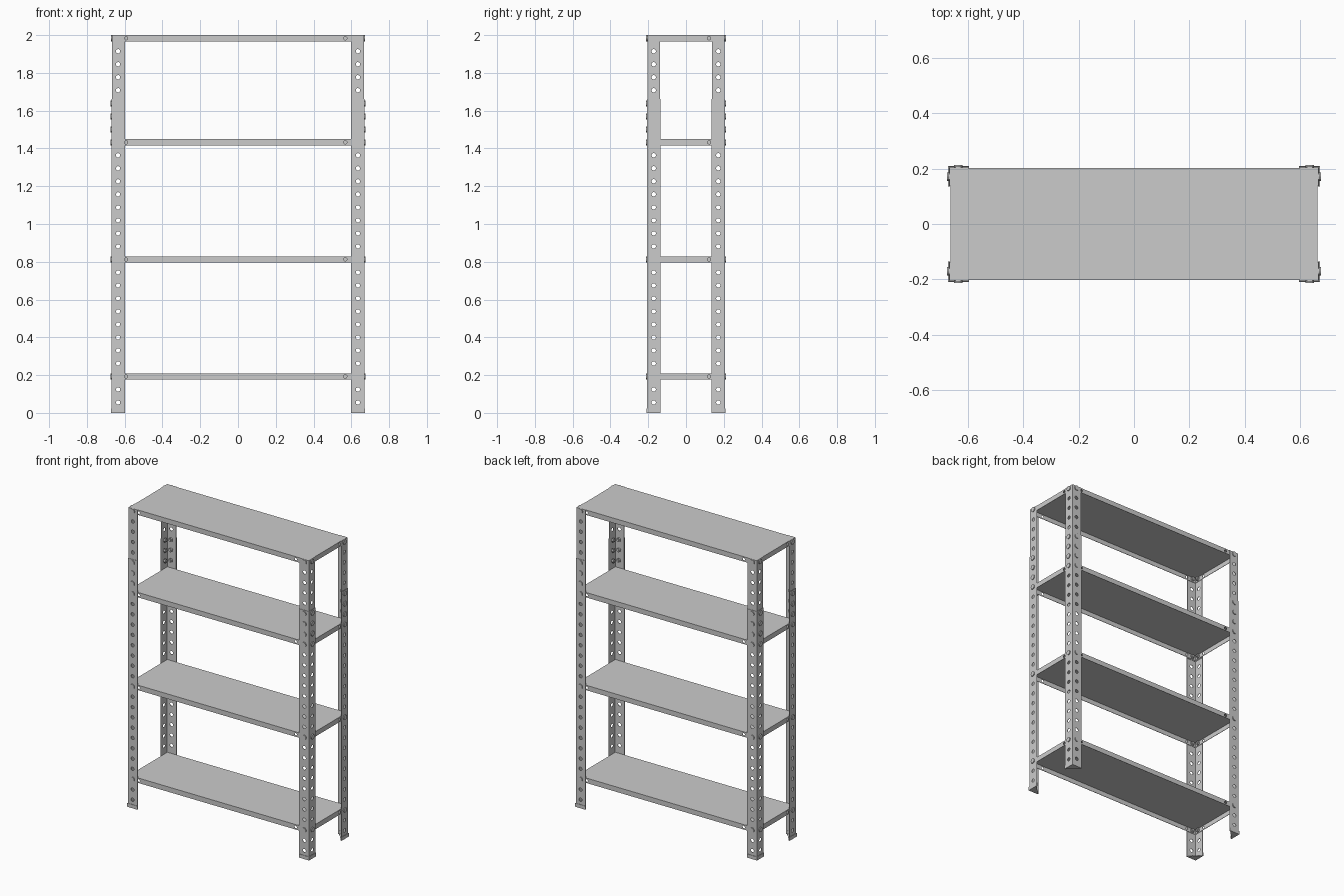
import bpy, bmesh, math
from mathutils import Matrix

if "Cube" in bpy.data.objects:
    bpy.data.objects.remove(bpy.data.objects["Cube"])

P0 = 0.055                       # first hole height
PITCH = (1.9835 - P0) / 28       # hole spacing
SHELVES = (2, 11, 20, 28)        # hole rows carrying shelves
BOLTS = (2, 11, 20, 21, 22, 23, 28)
SX, SY, LIP = 0.664, 0.202, 0.033
T = 0.0025
HX, HY = 0.635, 0.171            # bolt line positions


def hz(i):
    return P0 + PITCH * i


def ring(cx, cy, r, n=12):
    return [(cx + r * math.cos(2 * math.pi * (k + .5) / n),
             cy + r * math.sin(2 * math.pi * (k + .5) / n)) for k in range(n)]


def plate(bm, outline, holes, fn, r=0.0115, t=T):
    """Add a sheet with round holes; fn maps (u, v, w) to world space."""
    cu = bpy.data.curves.new("sheet", 'CURVE')
    cu.dimensions = '2D'
    cu.fill_mode = 'BOTH'
    cu.extrude = t / 2
    for loop in [outline] + [ring(u, v, r) for u, v in holes]:
        s = cu.splines.new('POLY')
        s.points.add(len(loop) - 1)
        for p, (u, v) in zip(s.points, loop):
            p.co = (u, v, 0, 1)
        s.use_cyclic_u = True
    ob = bpy.data.objects.new("sheet", cu)
    bpy.context.collection.objects.link(ob)
    dg = bpy.context.evaluated_depsgraph_get()
    me = bpy.data.meshes.new_from_object(ob.evaluated_get(dg))
    for v in me.vertices:
        v.co = fn(*v.co)
    bm.from_mesh(me)
    bpy.data.objects.remove(ob)
    bpy.data.curves.remove(cu)
    bpy.data.meshes.remove(me)


def rect(u0, u1, v0, v1):
    return [(u0, v0), (u1, v0), (u1, v1), (u0, v1)]


def on_y(y):                     # sheet facing front / back
    return lambda u, v, w: (u, y + w, v)


def on_x(x):                     # sheet facing left / right
    return lambda u, v, w: (x + w, u, v)


def flat(z):                     # horizontal sheet
    return lambda u, v, w: (u, v, z + w)


def finish(bm, name, mirror=False):
    bmesh.ops.remove_doubles(bm, verts=bm.verts, dist=1e-5)
    bmesh.ops.recalc_face_normals(bm, faces=bm.faces)
    me = bpy.data.meshes.new(name)
    bm.to_mesh(me)
    bm.free()
    for p in me.polygons:
        p.use_smooth = False
    ob = bpy.data.objects.new(name, me)
    bpy.context.collection.objects.link(ob)
    if mirror:
        m = ob.modifiers.new("four_corners", 'MIRROR')
        m.use_axis = (True, True, False)
        m.use_mirror_merge = False
    return ob


def post(name, ox, oy, width, z0, z1):
    """Perforated angle post at the +x +y corner, mirrored to all four."""
    bm = bmesh.new()
    rows = [hz(i) for i in range(29) if z0 < hz(i) < z1]
    plate(bm, rect(ox - width, ox, z0, z1), [(HX, z) for z in rows], on_y(oy - T / 2))
    plate(bm, rect(oy - width, oy - T, z0, z1), [(HY, z) for z in rows], on_x(ox - T / 2))
    finish(bm, name, True)


# Lower posts overlap the upper posts at the bolted splice
post("lower_posts", 0.669, 0.207, 0.072, 0.003, hz(23) + 0.022)
post("upper_posts", 0.6665, 0.2045, 0.067, hz(20) - 0.022, 2.0)

# Feet: angle caps with a triangular sole
bm = bmesh.new()
fx, fy, fw, fh = 0.672, 0.210, 0.075, 0.024
plate(bm, rect(fx - fw, fx, 0, fh), [], on_y(fy - .0035), t=0.007)
plate(bm, rect(fy - fw, fy - .007, 0, fh), [], on_x(fx - .0035), t=0.007)
plate(bm, [(fx, fy), (fx - fw, fy), (fx, fy - fw)], [], flat(.002), t=0.004)
finish(bm, "feet", True)

# Bolts: round head outside, shank, hex nut inside
bm = bmesh.new()


def cyl(sides, r, a, b, axis, c, z):
    mid = (a + b) / 2
    if axis == 'X':
        m = Matrix.Translation((mid, c, z)) @ Matrix.Rotation(math.pi / 2, 4, 'Y')
    else:
        m = Matrix.Translation((c, mid, z)) @ Matrix.Rotation(math.pi / 2, 4, 'X')
    bmesh.ops.create_cone(bm, cap_ends=True, segments=sides, radius1=r, radius2=r,
                          depth=abs(b - a), matrix=m)


for i in BOLTS:
    for axis, c, out in (('X', HY, 0.669), ('Y', HX, 0.207)):
        base = out if i < 24 else out - T
        cyl(12, 0.016, base, base + 0.006, axis, c, hz(i))
        cyl(8, 0.008, base - 0.022, base, axis, c, hz(i))
        cyl(6, 0.014, base - 0.017, base - 0.008, axis, c, hz(i))
finish(bm, "bolts", True)

# Shelves: sheet top with four folded lips
for n, i in enumerate(SHELVES):
    bm = bmesh.new()
    top, mid = hz(i) + LIP / 2, hz(i)
    plate(bm, rect(-SX, SX, -SY, SY), [], flat(top - T / 2))
    for s in (1, -1):            # opposite lips are half-turn copies
        plate(bm, rect(-SX, SX, top - LIP, top - T), [(-0.593 * s, mid), (0.568 * s, mid)],
              on_y(-s * (SY - T / 2)), r=0.009)
        plate(bm, rect(-SY + T, SY - T, top - LIP, top - T), [(0.122 * s, mid)],
              on_x(s * (SX - T / 2)), r=0.009)
    finish(bm, f"shelf_{n + 1}")
